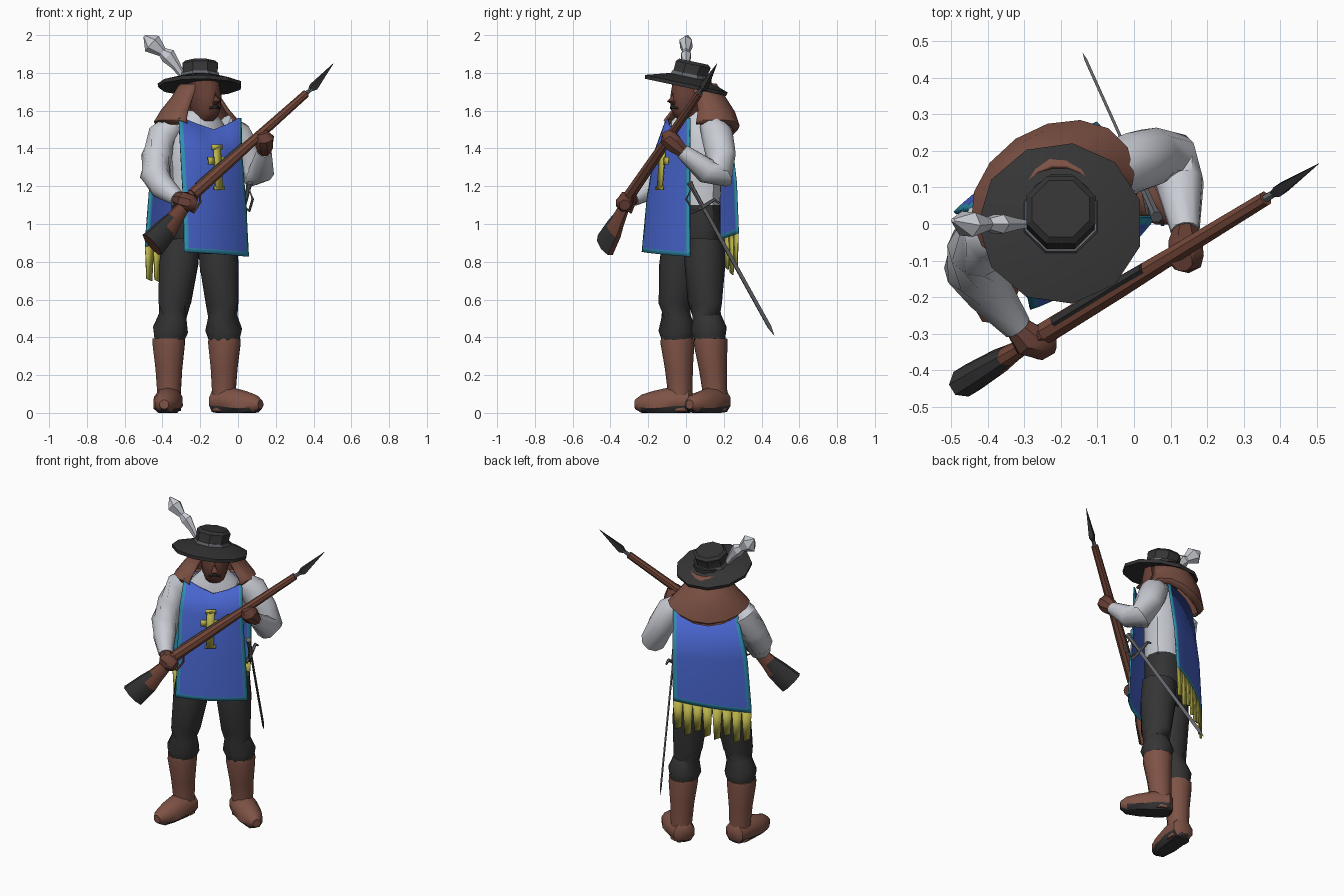
import bpy, bmesh, math
from mathutils import Vector, Matrix

if "Cube" in bpy.data.objects:
    bpy.data.objects.remove(bpy.data.objects["Cube"])

# Colours
def mat(name, r, g, b):
    m = bpy.data.materials.new(name)
    m.diffuse_color = (r, g, b, 1)
    m.use_nodes = True
    m.node_tree.nodes["Principled BSDF"].inputs["Base Color"].default_value = m.diffuse_color
    return m

BLUE = mat("tabard blue", 0.065, 0.13, 0.62)
TEAL = mat("trim teal", 0.03, 0.28, 0.45)
YELLOW = mat("fringe yellow", 0.50, 0.46, 0.07)
WHITE = mat("shirt grey white", 0.58, 0.60, 0.65)
LEATHER = mat("leather brown", 0.21, 0.085, 0.06)
SKIN = mat("skin brown", 0.14, 0.052, 0.037)
WOOD = mat("wood brown", 0.18, 0.065, 0.042)
DARK = mat("charcoal", 0.035, 0.035, 0.035)
METAL = mat("steel", 0.13, 0.135, 0.15)

ANG = math.radians(34)          # the figure is turned towards +x
C = Vector((-0.2, 0.05, 0))
ROT = Matrix.Rotation(ANG, 3, 'Z')

def L(u, v, z):                 # body frame to world
    return C + ROT @ Vector((u, v, z))

def finish(name, bm, mats, rule=None, angle=40, solid=0):
    bmesh.ops.recalc_face_normals(bm, faces=bm.faces)
    bm.normal_update()
    if rule:
        for f in bm.faces:
            f.material_index = rule(f)
    me = bpy.data.meshes.new(name)
    bm.to_mesh(me)
    bm.free()
    for m in mats:
        me.materials.append(m)
    ob = bpy.data.objects.new(name, me)
    bpy.context.collection.objects.link(ob)
    if solid:
        md = ob.modifiers.new("thickness", 'SOLIDIFY')
        md.thickness = solid
        md.offset = 0
    bpy.ops.object.select_all(action='DESELECT')
    bpy.context.view_layer.objects.active = ob
    ob.select_set(True)
    bpy.ops.object.shade_smooth_by_angle(angle=math.radians(angle))
    return ob

def skin_rings(bm, rings, closed=True, caps=True):
    vs = [[bm.verts.new(p) for p in r] for r in rings]
    n = len(vs[0])
    for a, b in zip(vs, vs[1:]):
        for i in range(n if closed else n - 1):
            j = (i + 1) % n
            bm.faces.new((a[i], a[j], b[j], b[i]))
    if caps:
        bm.faces.new(vs[0][::-1])
        bm.faces.new(vs[-1])

def tube(name, pts, radii, mats, sides=10, flat=1.0, rule=None, floor=False, angle=40):
    """Sweep along pts; flat squashes the section sideways to the vertical plane."""
    pts = [Vector(p) for p in pts]
    rings = []
    for i, p in enumerate(pts):
        d = (pts[min(i + 1, len(pts) - 1)] - pts[max(i - 1, 0)]).normalized()
        side = d.cross(Vector((0, 0, 1)))
        side = side.normalized() if side.length > 0.15 else ROT @ Vector((1, 0, 0))
        up = side.cross(d).normalized()
        ring = []
        for k in range(sides):
            a = 2 * math.pi * (k + 0.5) / sides
            q = p + side * math.cos(a) * radii[i] * flat + up * math.sin(a) * radii[i]
            if floor:
                q.z = max(q.z, 0.0)
            ring.append(q)
        rings.append(ring)
    bm = bmesh.new()
    skin_rings(bm, rings)
    return finish(name, bm, mats, rule, angle)

def loft(name, rows, mats, sides=12, rule=None, turn=0.0, angle=40):
    """Stacked ellipses in the body frame: (z, u, v, ru, rv)."""
    rings = []
    for z, u, v, ru, rv in rows:
        t = [2 * math.pi * k / sides + turn for k in range(sides)]
        rings.append([L(u + ru * math.cos(a), v + rv * math.sin(a), z) for a in t])
    bm = bmesh.new()
    skin_rings(bm, rings)
    return finish(name, bm, mats, rule, angle)

# Torso: shirt above, trousers below
loft("torso", [(.84, 0, 0, .13, .09), (.95, 0, 0, .17, .12), (1.1, 0, 0, .165, .12),
               (1.3, 0, 0, .175, .125), (1.45, 0, 0, .19, .12), (1.54, 0, 0, .13, .09),
               (1.60, 0, -.01, .07, .07)], [WHITE, DARK],
     rule=lambda f: int(f.calc_center_median().z < 1.06))

# Head, nose, hair and moustache
loft("head", [(1.53, 0, -.01, .055, .06), (1.57, 0, -.05, .06, .075), (1.61, 0, -.05, .075, .095),
              (1.68, 0, -.04, .085, .105), (1.76, 0, -.03, .08, .10)], [SKIN], 12)
tube("nose", [L(0, -.13, 1.70), L(0, -.16, 1.65), L(0, -.13, 1.635)], [.012, .02, .014], [SKIN], 6)
loft("hair", [(1.64, 0, .0, .088, .08), (1.77, 0, -.0, .09, .09)], [DARK], 10)
tube("moustache", [L(-.035, -.135, 1.612), L(0, -.15, 1.622), L(.035, -.135, 1.612)],
     [.005, .01, .005], [DARK], 6)

# Hood collar, open at the front, pointed at the back
bm = bmesh.new()
hood = []
for z, v, ru, rv, dip in [(1.74, .01, .10, .10, 0), (1.67, .04, .13, .12, 0), (1.60, .05, .19, .15, .02),
                          (1.55, .04, .235, .175, .06), (1.53, .03, .215, .155, .07)]:
    hood.append([])
    for k in range(13):
        a = math.radians(-50 + 280 * k / 12)
        hood[-1].append(L(ru * math.cos(a), v + rv * math.sin(a), z - dip * max(0, math.sin(a)) ** 2))
skin_rings(bm, hood, closed=False, caps=False)
finish("hood", bm, [LEATHER], angle=30, solid=.012)

# Hat, tilted so that the front is up
TILT = Matrix.Translation((-.2, .0, 1.735)) @ Matrix.Rotation(math.radians(-12), 4, 'X')
def hat_part(name, rows, m, sides):
    bm = bmesh.new()
    skin_rings(bm, [[TILT @ Vector((r * math.cos(2 * math.pi * (k + .5) / sides),
                                    y + r * math.sin(2 * math.pi * (k + .5) / sides), z))
                     for k in range(sides)] for z, r, y in rows])
    finish(name, bm, [m], angle=25)
hat_part("hat_brim", [(.01, .10, 0), (-.012, .222, 0), (.008, .226, 0), (.045, .11, .01)], DARK, 11)
hat_part("hat_band", [(.03, .112, .01), (.062, .106, .01)], METAL, 8)
hat_part("hat_crown", [(.03, .105, .01), (.075, .098, .01), (.115, .102, .015), (.13, .085, .015)], DARK, 8)
tube("feather", [(-.29, 0, 1.78), (-.33, 0, 1.84), (-.37, 0, 1.89), (-.40, 0, 1.91), (-.455, 0, 1.955),
                 (-.495, .01, 1.995)], [.016, .026, .042, .026, .055, .008], [WHITE], 6, flat=.7, angle=20)

# Sleeves and hands
tube("right_sleeve", [(-.33, -.02, 1.53), (-.395, -.02, 1.47), (-.43, -.07, 1.36), (-.44, -.12, 1.26),
                      (-.40, -.18, 1.195), (-.32, -.28, 1.135)], [.06, .085, .082, .08, .068, .042], [WHITE])
tube("left_sleeve", [(-.08, .13, 1.53), (-.01, .165, 1.47), (.05, .185, 1.36), (.10, .18, 1.26),
                     (.125, .11, 1.28), (.14, -.02, 1.385)], [.06, .085, .08, .078, .068, .04], [WHITE])
tube("right_hand", [(-.325, -.275, 1.135), (-.29, -.315, 1.125), (-.25, -.325, 1.11), (-.22, -.325, 1.10)],
     [.034, .05, .05, .03], [SKIN], 8)
tube("left_hand", [(.14, -.015, 1.38), (.14, -.06, 1.42), (.14, -.09, 1.455), (.13, -.10, 1.485)],
     [.034, .05, .052, .032], [SKIN], 8)

# Tabard panels: rows of left and right edge points, bulged outwards
W = [0, .055, .25, .5, .75, .945, 1]
def panel(name, rows, out, vneck):
    bm = bmesh.new()
    grid = []
    for i, (l, r) in enumerate(rows):
        l, r = Vector(l), Vector(r)
        line = []
        for w in W:
            b = 4 * w * (1 - w)
            p = l.lerp(r, w) + ROT @ Vector((0, out, 0)) * b
            p.z -= vneck * max(0, b - .5) * 2 * (i == 0)
            line.append(p)
        grid.append(line)
    vs = [[bm.verts.new(p) for p in line] for line in grid]
    trim = []
    for i in range(len(vs) - 1):
        for j in range(len(W) - 1):
            bm.faces.new((vs[i][j], vs[i][j + 1], vs[i + 1][j + 1], vs[i + 1][j]))
            trim.append(int(j in (0, len(W) - 2) or i == len(vs) - 2))
    finish(name, bm, [BLUE, TEAL], rule=lambda f: trim[f.index], solid=.01)

def index_safe(bm):
    bm.faces.index_update()

_old_finish = finish
def finish(name, bm, *a, **k):   # keep face numbering valid for rules
    index_safe(bm)
    return _old_finish(name, bm, *a, **k)

panel("front_tabard", [((-.315, -.10, 1.56), (.015, .02, 1.56)), ((-.305, -.165, 1.38), (.02, .02, 1.36)),
                       ((-.29, -.205, 1.12), (.04, .02, 1.10)), ((-.285, -.228, .875), (.053, .02, .85)),
                       ((-.285, -.23, .852), (.055, .02, .827))], -.035, .06)
BACK_L, BACK_R = Vector((-.49, .03, .88)), Vector((-.10, .275, .95))
panel("back_tabard", [((-.40, .05, 1.52), (-.07, .23, 1.52)), ((-.465, .035, 1.22), (-.09, .265, 1.22)),
                      (BACK_L + Vector((0, 0, .025)), BACK_R + Vector((0, 0, .025))), (BACK_L, BACK_R)], .025, 0)

# Fringe: tapered strips below the back panel
bm = bmesh.new()
for k in range(8):
    w0, w1 = k / 8, (k + 1) / 8
    drop = .19 + .02 * math.sin(k * 2.3)
    q = []
    for w, dz in ((w0, 0), (w1, 0), (w1 - .025, drop), (w0 + .02, drop - .02)):
        q.append(bm.verts.new(BACK_L.lerp(BACK_R, w) + ROT @ Vector((0, .025 * 4 * w * (1 - w), 0))
                              - Vector((0, 0, dz))))
    bm.faces.new(q)
finish("fringe", bm, [YELLOW], solid=.008)

# Cross on the chest, a thin plate
bm = bmesh.new()
def plate(u0, u1, z0, z1):
    base = Vector((-.137, -.084, 0))
    def at(u, z):
        return base + ROT @ Vector((u, -.046 - .03 * (1.4 - z) / .3, z))
    bm.faces.new([bm.verts.new(at(u, z)) for u, z in ((u0, z0), (u1, z0), (u1, z1), (u0, z1))])
for r in [(-.022, .022, 1.18, 1.42), (-.06, -.022, 1.315, 1.355), (.022, .06, 1.315, 1.355),
          (-.032, .032, 1.395, 1.42), (-.032, .032, 1.18, 1.20)]:
    plate(*r)
finish("chest_cross", bm, [YELLOW], solid=.009)

# Trousers and boots: hip, knee, boot top, ankle and toe for each leg
for side, hip, knee, top, ankle, toe in [
        ("right", (-.30, -.02, .92), (-.335, -.055, .58), (-.367, -.045, .38), (-.365, -.03, .09), (-.385, -.215, .045)),
        ("left", (-.11, .10, .92), (-.085, .10, .58), (-.072, .13, .38), (-.075, .155, .09), (.075, .05, .045))]:
    hip, knee, top, ankle, toe = map(Vector, (hip, knee, top, ankle, toe))
    tube(side + "_trouser", [hip, hip.lerp(knee, .4), knee, knee.lerp(top, .35), knee.lerp(top, .7), top],
         [.105, .108, .09, .078, .098, .08], [DARK], 10)
    tube(side + "_boot_shaft", [top + Vector((0, 0, .015)), top - Vector((0, 0, .01)), top.lerp(ankle, .5),
                                ankle, ankle - Vector((0, 0, .08))], [.088, .09, .074, .064, .066], [LEATHER], 10)
    d = (toe - ankle).to_2d().normalized().to_3d()
    a = Vector((ankle.x, ankle.y, .06))
    tube(side + "_foot", [a - d * .07, a - d * .05, a + d * .03, toe - d * .05, toe + d * .02, toe + d * .055],
         [.04, .068, .08, .072, .052, .025], [LEATHER, DARK], 10, floor=True,
         rule=lambda f: int(f.normal.z < -.6))

# Long gun: barrel, drooping butt, lock strip, trigger guard, spear point
def gun(x, dz=0.0):
    return Vector((x, .07 - .61 * (.36 - x), 1.69 - .89 * (.36 - x) + dz))
tube("gun_barrel", [gun(.36), gun(.10), gun(-.05), gun(-.24)], [.021, .025, .03, .033], [WOOD], 8)
tube("gun_butt", [gun(-.22), gun(-.29, -.025), gun(-.34, -.045), gun(-.38, -.06), gun(-.455, -.075)],
     [.033, .038, .05, .066, .078], [WOOD, DARK], 8, flat=.55, angle=30,
     rule=lambda f: int(f.calc_center_median().x < -.36 and f.normal.z > -.55))
tube("gun_lock", [gun(.03, .02) + Vector((-.006, .01, 0)), gun(-.21, .022) + Vector((-.006, .01, 0))],
     [.016, .018], [DARK], 6)
tube("trigger_guard", [gun(-.20, -.03), gun(-.20, -.075), gun(-.235, -.10), gun(-.26, -.06)], [.007] * 4, [WOOD], 6)
tube("spear_socket", [gun(.34), gun(.392, .0)], [.013, .011], [METAL], 6)
tube("spear_point", [gun(.375), gun(.40), (.505, .165, 1.85)], [.008, .027, .001], [DARK], 4, flat=.8, angle=20)

# Sword on the left hip: blade, grip, curved guards
H, TIP = Vector((.03, .09, 1.09)), Vector((-.14, .467, .41))
tube("sword_blade", [H, H.lerp(TIP, .93), TIP], [.014, .014, .001], [METAL], 4, flat=.4)
grip = H + (H - TIP).normalized() * .12
tube("sword_grip", [H, grip, grip + (H - TIP).normalized() * .03], [.012, .013, .018], [METAL], 6)
tube("sword_knuckle_guard", [grip, H.lerp(grip, .7) + Vector((.03, -.05, -.03)),
                             H + Vector((.03, -.05, -.02)), H], [.007] * 4, [METAL], 6)
tube("sword_cross_guard", [H + Vector((.01, -.06, -.03)), H, H + Vector((-.01, .06, .04)),
                           H + Vector((-.01, .085, .02))], [.009, .011, .009, .006], [METAL], 6)
